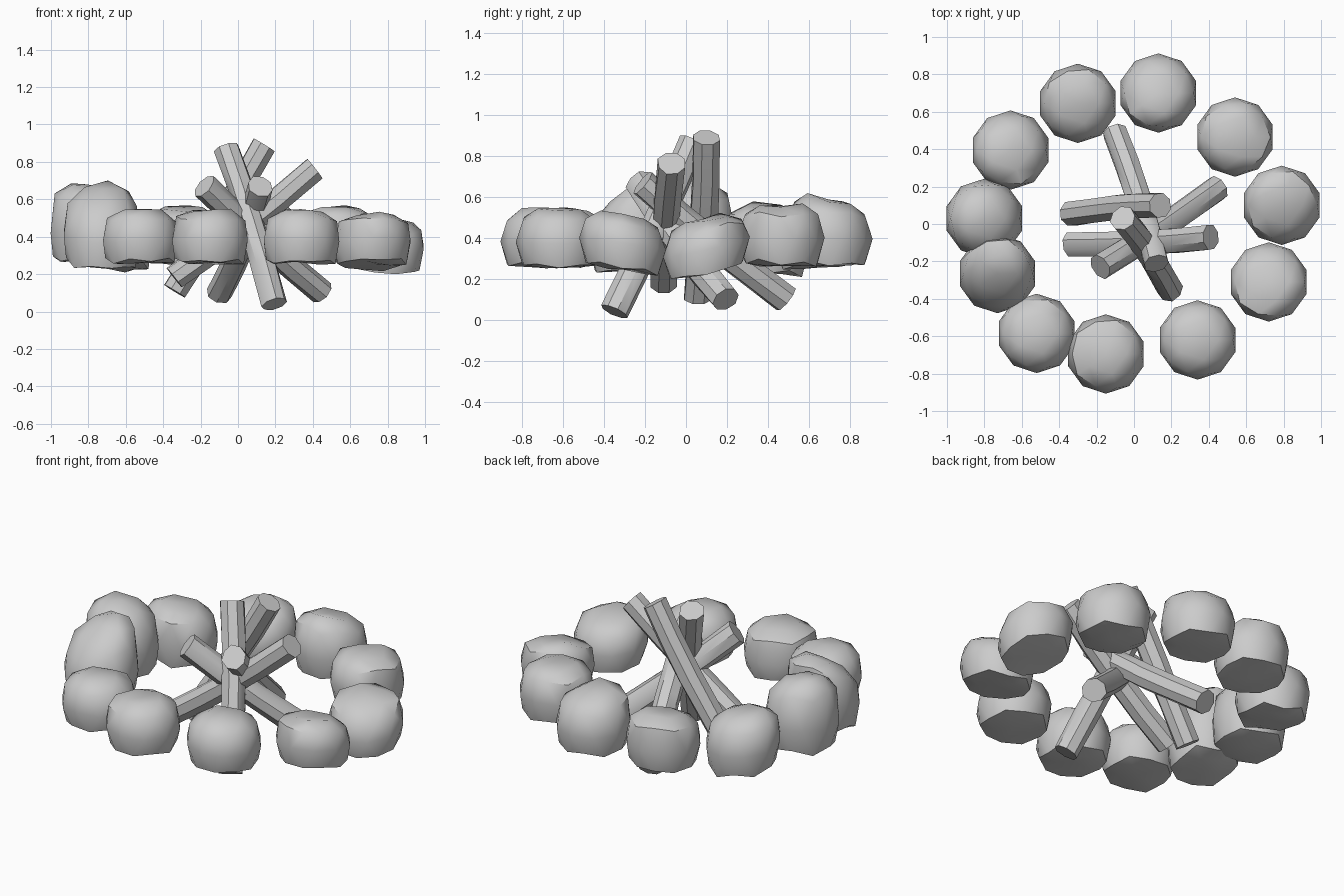
import bpy, math, random
from mathutils import Vector

if "Cube" in bpy.data.objects:
    bpy.data.objects.remove(bpy.data.objects["Cube"])

random.seed(4)


def smooth(obj, angle):
    bpy.ops.object.select_all(action='DESELECT')
    obj.select_set(True)
    bpy.context.view_layer.objects.active = obj
    bpy.ops.object.shade_smooth_by_angle(angle=math.radians(angle))


def stone(name, x, y, mid, up, down, tilt_x=0, tilt_y=0, peak_x=0, peak_y=0):
    """Lumpy stone: a ball reshaped only vertically, domed with a flat base."""
    bpy.ops.mesh.primitive_ico_sphere_add(subdivisions=2, radius=1)
    obj = bpy.context.object
    obj.name = name
    for v in obj.data.vertices:
        c = v.co
        if c.z > 0:
            h = math.sin(c.z * math.pi / 2) * up
        else:
            h = -down * min(1, -c.z / 0.52)
        if c.z > 0.2:
            h += (peak_x * c.x + peak_y * c.y) * (0.4 + 0.6 * c.z)
        h += random.uniform(-0.01, 0.01)
        px, py = c.x * 0.212, c.y * 0.212
        v.co = (x + px, y + py, mid + h + tilt_x * px + tilt_y * py)
    smooth(obj, 40)


def log(name, top, bottom, bend, radius=0.07, sides=8, rings=4):
    """Slightly crooked log running between two end centres."""
    a, b, k = Vector(bottom), Vector(top), Vector(bend)
    axis = (b - a).normalized()
    side = axis.cross(Vector((0, 0, 1))).normalized()
    other = side.cross(axis)
    verts, faces = [], []
    for i in range(rings + 1):
        t = i / rings
        centre = a.lerp(b, t) + k * math.sin(math.pi * t)
        for j in range(sides):
            ang = 2 * math.pi * (j + 0.5) / sides
            r = radius * (1 + random.uniform(-0.05, 0.05))
            verts.append(centre + (side * math.cos(ang) + other * math.sin(ang)) * r)
    for i in range(rings):
        for j in range(sides):
            n = (j + 1) % sides
            faces.append((i * sides + j, i * sides + n,
                          (i + 1) * sides + n, (i + 1) * sides + j))
    faces.append(tuple(reversed(range(sides))))
    faces.append(tuple(range(rings * sides, (rings + 1) * sides)))
    me = bpy.data.meshes.new(name)
    me.from_pydata(verts, [], faces)
    obj = bpy.data.objects.new(name, me)
    bpy.context.collection.objects.link(obj)
    smooth(obj, 40)


# Ring of stones: x, y, middle height, rise, drop, tilts, peak shifts
stones = [
    (-0.30, 0.645, 0.39, 0.165, 0.13, 0, 0.05, 0, 0.03),
    (0.13, 0.70, 0.40, 0.19, 0.13, 0, -0.02, 0, -0.05),
    (0.54, 0.465, 0.40, 0.165, 0.13),
    (0.79, 0.10, 0.355, 0.14, 0.12, -0.1, 0.22),
    (0.72, -0.31, 0.37, 0.145, 0.125, 0, -0.15),
    (0.34, -0.62, 0.38, 0.16, 0.12),
    (-0.15, -0.695, 0.38, 0.165, 0.12),
    (-0.52, -0.585, 0.38, 0.16, 0.12),
    (-0.73, -0.265, 0.40, 0.25, 0.15, -0.05, 0.15, 0.03, 0.10),
    (-0.80, 0.03, 0.42, 0.25, 0.15, 0, 0, -0.04, 0),
    (-0.66, 0.395, 0.38, 0.18, 0.14, -0.1, -0.1),
]
for i, s in enumerate(stones):
    stone(f"ring_stone_{i + 1}", *s)

# Leaning logs: top centre, bottom centre, bend
logs = [
    ((0.12, -0.21, 0.67), (-0.10, 0.49, 0.10), (0.015, 0, -0.02)),
    ((-0.18, -0.23, 0.67), (0.45, 0.195, 0.10), (0, -0.01, -0.015)),
    ((0.14, 0.10, 0.89), (-0.34, 0.055, 0.11), (0.01, 0.01, 0)),
    ((0.41, -0.07, 0.765), (-0.34, -0.11, 0.18), (0, -0.01, -0.02)),
    ((-0.06, 0.03, 0.87), (0.195, -0.35, 0.04), (0.01, 0.01, 0)),
]
for i, l in enumerate(logs):
    log(f"fire_log_{i + 1}", *l)
